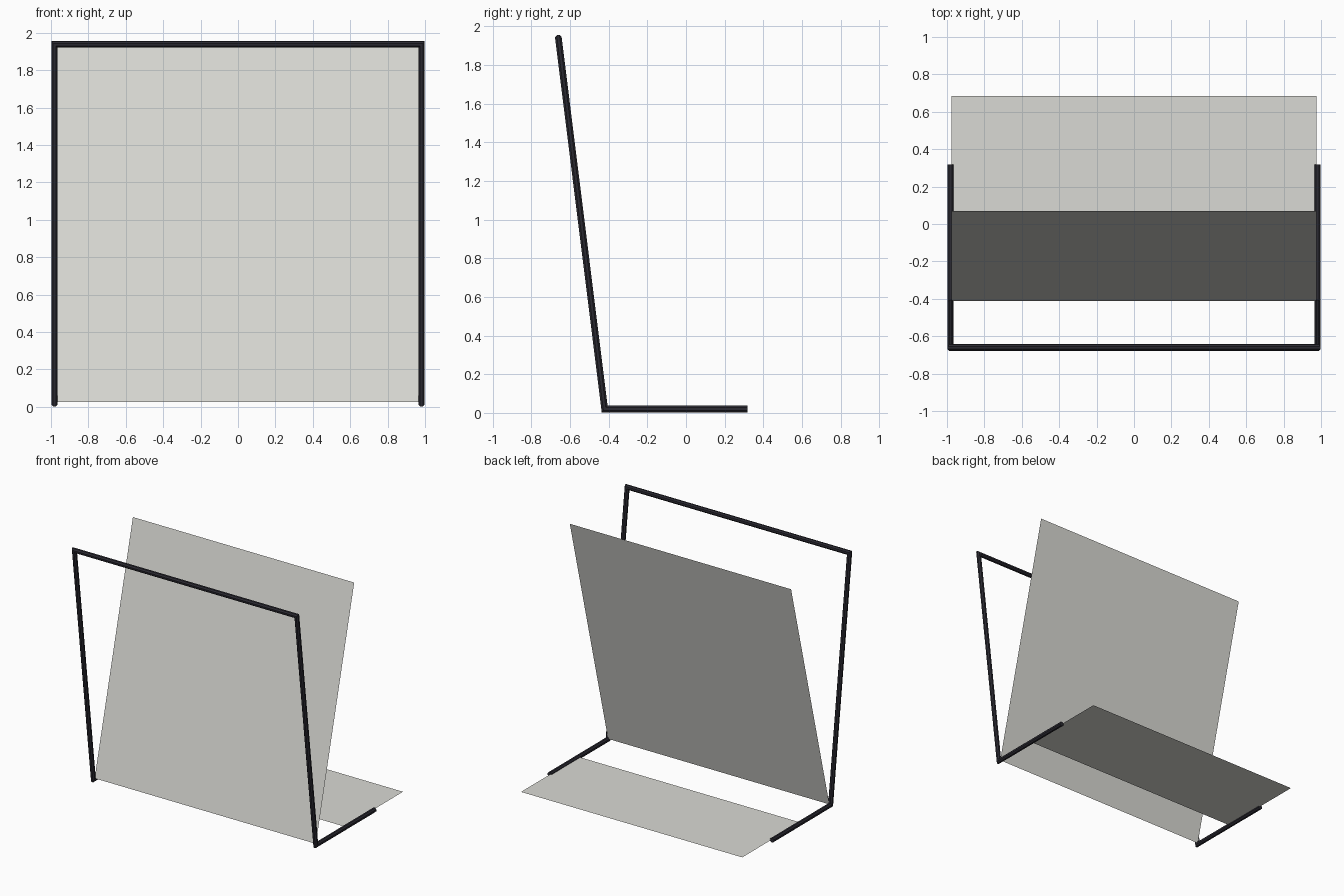
import bpy, bmesh, math
from mathutils import Vector

cube = bpy.data.objects.get("Cube")
if cube:
    bpy.data.objects.remove(cube, do_unlink=True)


def material(name, rgb):
    m = bpy.data.materials.new(name)
    m.use_nodes = True
    m.diffuse_color = (*rgb, 1)
    bsdf = m.node_tree.nodes["Principled BSDF"]
    bsdf.inputs["Base Color"].default_value = (*rgb, 1)
    bsdf.inputs["Roughness"].default_value = 0.6
    return m


def add_object(name, bm, mat):
    mesh = bpy.data.meshes.new(name)
    bm.to_mesh(mesh)
    bm.free()
    mesh.materials.append(mat)
    obj = bpy.data.objects.new(name, mesh)
    bpy.context.collection.objects.link(obj)
    return obj


def swept_tube(name, points, radius, sides, mat):
    """Tube along a path, with mitred corners and closed ends."""
    pts = [Vector(p) for p in points]
    dirs = [(b - a).normalized() for a, b in zip(pts, pts[1:])]
    # first ring, square to the first segment
    u = Vector((0, 0, 1))
    v = dirs[0].cross(u)
    ring = []
    for i in range(sides):
        a = 2 * math.pi * (i + 0.5) / sides
        ring.append(pts[0] + radius * (math.cos(a) * u + math.sin(a) * v))
    bm = bmesh.new()
    rings = [[bm.verts.new(p) for p in ring]]
    # slide every ring along its segment onto the next mitre plane
    for i, d in enumerate(dirs):
        nxt = dirs[i + 1] if i + 1 < len(dirs) else d
        n = (d + nxt).normalized()
        ring = [p + d * ((pts[i + 1] - p).dot(n) / d.dot(n)) for p in ring]
        rings.append([bm.verts.new(p) for p in ring])
    for a, b in zip(rings, rings[1:]):
        for i in range(sides):
            j = (i + 1) % sides
            bm.faces.new((a[i], a[j], b[j], b[i]))
    bm.faces.new(rings[0])
    bm.faces.new(rings[-1])
    bmesh.ops.recalc_face_normals(bm, faces=bm.faces)
    return add_object(name, bm, mat)


def panel(name, half_width, near, far, mat):
    """Thin sheet spanning the width between two (y, z) edges."""
    bm = bmesh.new()
    corners = [(-half_width, *near), (half_width, *near),
               (half_width, *far), (-half_width, *far)]
    bm.faces.new([bm.verts.new(c) for c in corners])
    return add_object(name, bm, mat)


frame_black = material("frame black", (0.024, 0.023, 0.032))
panel_grey = material("pale warm grey", (0.70, 0.70, 0.66))

# Bent tube: floor rail, leaning post, top bar, then the same mirrored
half_path = [(0.981, 0.318, 0.020), (0.981, -0.421, 0.020), (0.981, -0.660, 1.938)]
path = half_path + [(-x, y, z) for x, y, z in reversed(half_path)]
swept_tube("tube_frame", path, 0.0185, 8, frame_black)

# Leaning back sheet and flat base sheet
panel("back_panel", 0.976, (-0.412, 0.026), (0.070, 1.925), panel_grey)
panel("base_panel", 0.976, (-0.045, 0.022), (0.685, 0.022), panel_grey)
